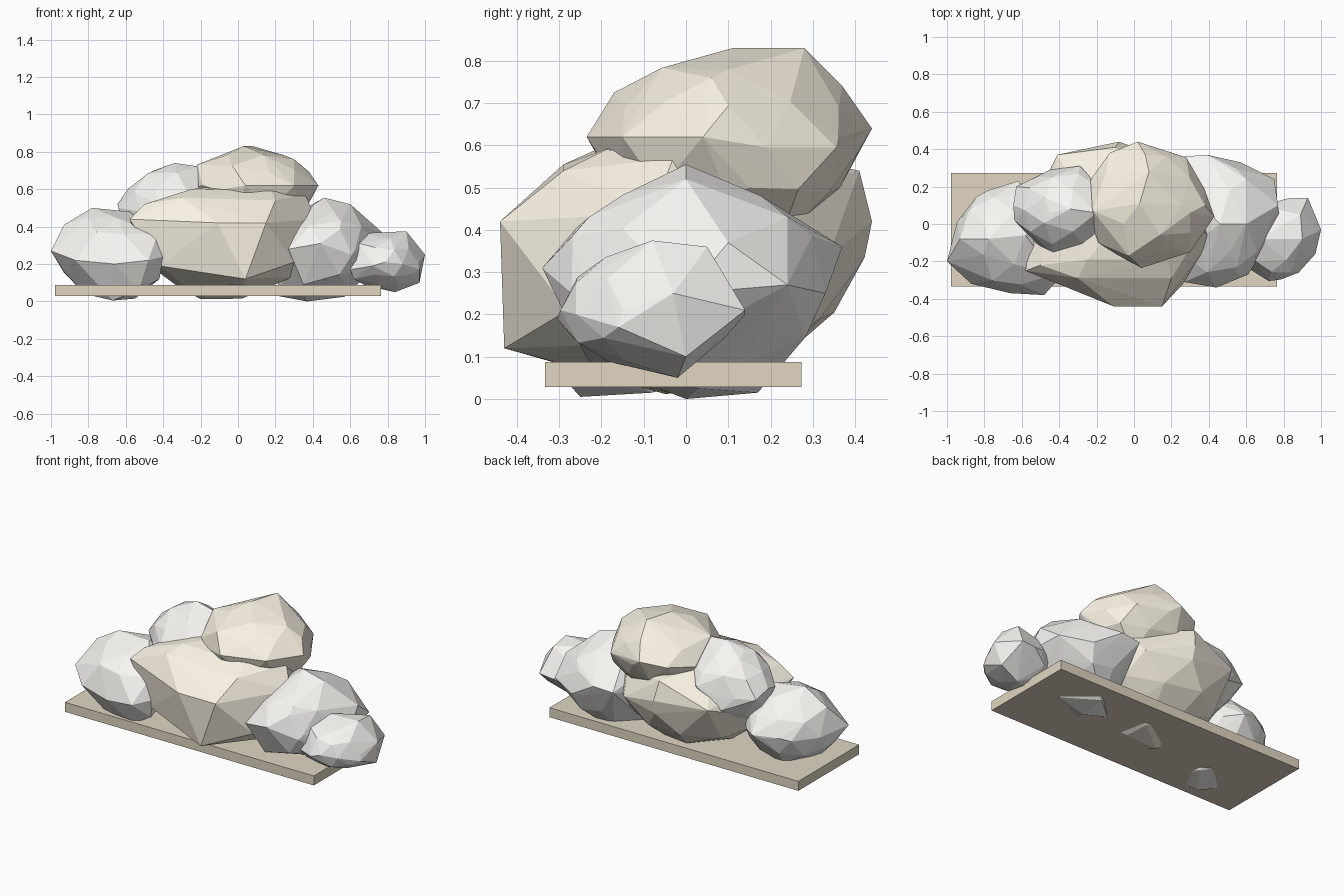
import bpy, bmesh, random
from mathutils import Vector


def material(name, rgb):
    m = bpy.data.materials.new(name)
    m.diffuse_color = (*rgb, 1)
    return m


tan = material("sandstone", (0.96, 0.90, 0.78))
pale = material("pale_stone", (0.93, 0.92, 0.89))
earth = material("earth", (0.75, 0.67, 0.54))


def link(name, bm, mat):
    mesh = bpy.data.meshes.new(name)
    bmesh.ops.recalc_face_normals(bm, faces=bm.faces[:])
    bm.to_mesh(mesh)
    bm.free()
    ob = bpy.data.objects.new(name, mesh)
    bpy.context.collection.objects.link(ob)
    mesh.materials.append(mat)
    return ob


def rock(name, lo, hi, corners, seed, mat):
    """Rough faceted boulder: jittered ball within lo..hi plus a few protruding corners, hulled."""
    rng = random.Random(seed)
    lo, hi = Vector(lo), Vector(hi)
    mid, half = (lo + hi) / 2, (hi - lo) / 2
    ball = bmesh.new()
    bmesh.ops.create_icosphere(ball, subdivisions=2, radius=1)
    pts = [mid + v.co * half * rng.uniform(0.90, 0.99) for v in ball.verts]
    ball.free()
    bm = bmesh.new()
    for p in pts + [Vector(c) for c in corners]:
        bm.verts.new(p)
    bmesh.ops.convex_hull(bm, input=bm.verts[:])
    bmesh.ops.delete(bm, geom=[v for v in bm.verts if not v.link_faces], context='VERTS')
    # merge slivers so the facets stay broad
    bmesh.ops.remove_doubles(bm, verts=bm.verts[:], dist=0.035)
    return link(name, bm, mat)


# flat base slab
bm = bmesh.new()
bmesh.ops.create_cube(bm, size=1)
for v in bm.verts:
    v.co = Vector((-0.107, -0.03, 0.058)) + v.co * Vector((1.743, 0.607, 0.06))
link("base_slab", bm, earth)

# large central boulder
rock("centre_boulder", (-0.56, -0.42, 0.03), (0.41, 0.43, 0.64), [
    (-0.58, -0.25, 0.44), (0.42, -0.08, 0.44), (-0.25, -0.19, 0.60),
    (0.18, -0.19, 0.59), (-0.30, -0.29, 0.555), (0.20, -0.29, 0.54),
    (-0.50, -0.22, 0.52), (0.36, -0.03, 0.57), (-0.11, -0.44, 0.42),
    (0.15, -0.44, 0.42), (0.04, -0.43, 0.12), (-0.42, -0.28, 0.19),
    (0.30, -0.28, 0.21), (0.29, -0.15, 0.13), (-0.08, 0.44, 0.42),
    (-0.41, 0.37, 0.42), (-0.10, 0.41, 0.54), (-0.20, -0.05, 0.012),
    (0.02, -0.04, 0.015), (0.0, 0.11, 0.02)], 3, tan)

# boulder resting on top
rock("top_boulder", (-0.25, -0.22, 0.37), (0.42, 0.42, 0.82), [
    (0.03, 0.11, 0.83), (0.08, 0.28, 0.83), (0.30, 0.06, 0.76),
    (0.43, 0.04, 0.62), (0.02, 0.44, 0.64), (0.06, 0.37, 0.74),
    (0.04, -0.235, 0.62), (-0.03, -0.17, 0.725), (-0.22, 0.07, 0.73),
    (0.25, 0.36, 0.62), (-0.13, 0.38, 0.62), (0.30, -0.15, 0.62),
    (0.36, 0.15, 0.50), (-0.255, 0.07, 0.60), (-0.19, -0.10, 0.62),
    (-0.23, 0.24, 0.60), (0.20, 0.22, 0.37)], 5, tan)

# left boulder
rock("left_boulder", (-0.97, -0.37, 0.02), (-0.40, 0.22, 0.49), [
    (-1.0, -0.20, 0.27), (-0.93, -0.08, 0.41), (-0.78, -0.08, 0.50),
    (-0.58, -0.06, 0.48), (-0.62, 0.23, 0.27), (-0.78, 0.18, 0.27),
    (-0.87, -0.32, 0.22), (-0.48, -0.38, 0.22), (-0.66, -0.37, 0.20),
    (-0.53, -0.30, 0.06), (-0.67, -0.25, 0.005), (-0.93, -0.16, 0.16),
    (-0.40, -0.29, 0.24), (-0.43, -0.27, 0.36), (-0.42, -0.27, 0.12),
    (-0.55, -0.08, 0.015), (-0.82, -0.15, 0.04)], 8, pale)

# upper left boulder
rock("upper_left_boulder", (-0.64, -0.16, 0.23), (-0.10, 0.31, 0.73), [
    (-0.645, 0.10, 0.52), (-0.56, 0.08, 0.62), (-0.34, 0.08, 0.74),
    (-0.20, 0.06, 0.72), (-0.63, 0.20, 0.48), (-0.29, 0.31, 0.52),
    (-0.43, -0.165, 0.52), (-0.24, -0.15, 0.52), (-0.45, 0.29, 0.40),
    (-0.52, 0.25, 0.50), (-0.64, 0.02, 0.50), (-0.45, 0.06, 0.70)], 11, pale)

# right boulder
rock("right_boulder", (0.17, -0.33, 0.02), (0.76, 0.36, 0.53), [
    (0.46, 0.0, 0.555), (0.60, 0.0, 0.52), (0.77, 0.10, 0.37),
    (0.78, 0.0, 0.25), (0.26, 0.36, 0.35), (0.39, 0.37, 0.36),
    (0.57, 0.33, 0.25), (0.75, 0.24, 0.27), (0.44, -0.34, 0.31),
    (0.61, -0.27, 0.25), (0.55, -0.23, 0.43), (0.60, 0.24, 0.43),
    (0.37, 0.0, 0.0), (0.38, 0.17, 0.015), (0.35, -0.23, 0.09),
    (0.57, 0.03, 0.025), (0.22, 0.03, 0.028), (0.27, -0.31, 0.28)], 14, pale)

# small boulder at the far right
rock("small_right_boulder", (0.59, -0.30, 0.06), (0.98, 0.13, 0.36), [
    (1.0, -0.03, 0.25), (0.90, -0.08, 0.375), (0.67, -0.08, 0.365),
    (0.89, 0.05, 0.36), (0.93, 0.14, 0.21), (0.84, 0.14, 0.20),
    (0.97, -0.16, 0.17), (0.88, -0.26, 0.20), (0.72, -0.305, 0.19),
    (0.84, -0.02, 0.05), (0.97, 0.0, 0.10), (0.60, -0.23, 0.17),
    (0.65, -0.20, 0.31), (0.62, -0.20, 0.12)], 17, pale)
